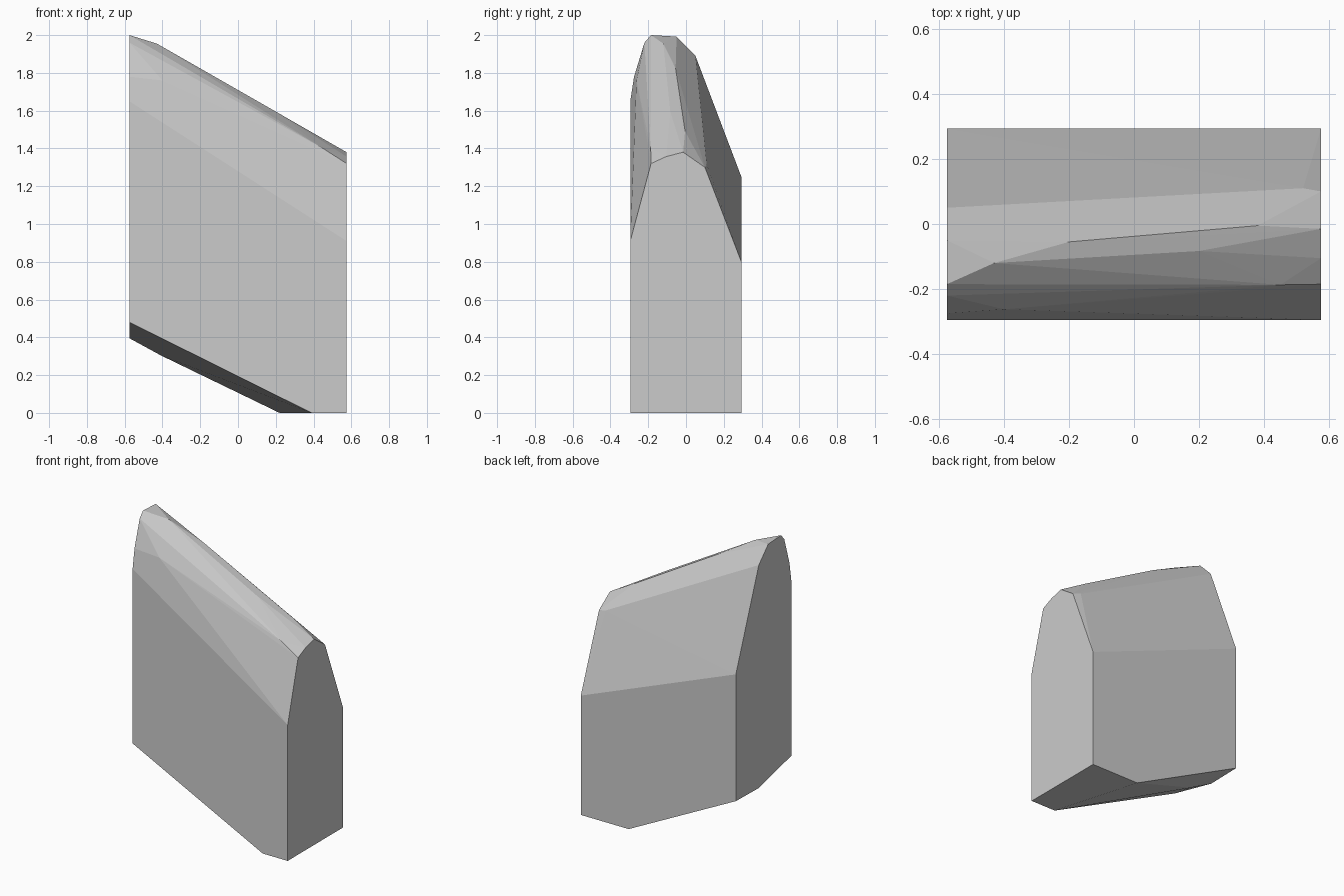
import bpy
import bmesh
import math

if "Cube" in bpy.data.objects:
    bpy.data.objects.remove(bpy.data.objects["Cube"])

# Stone-like block: sloping ends profiles wrapped in one faceted convex skin
X, FRONT, BACK = 0.575, -0.295, 0.293

# End profiles as (y, z)
left_end = [(FRONT, 0.48), (FRONT, 1.65), (-0.275, 1.78), (-0.22, 1.96),
            (-0.185, 2.0), (-0.05, 1.992), (0.05, 1.89), (BACK, 1.25),
            (BACK, 0.40), (0.055, 0.395)]
right_end = [(FRONT, 0.0), (FRONT, 0.91), (-0.185, 1.32), (-0.105, 1.357),
             (-0.015, 1.38), (0.10, 1.30), (BACK, 0.80), (BACK, 0.0)]

# Chips along the worn crest, then the corners of the underside
crest = [(-0.43, -0.12, 1.955), (-0.2, -0.055, 1.823), (0.2, -0.083, 1.595),
         (0.38, -0.005, 1.491), (0.45, -0.187, 1.40), (0.52, 0.11, 1.315),
         (-0.4, -0.262, 1.76)]
underside = [(0.39, FRONT, 0.0), (0.22, BACK, 0.0), (-0.41, 0.055, 0.305)]

points = [(-X, y, z) for y, z in left_end]
points += [(X, y, z) for y, z in right_end]
points += crest + underside

# Wrap the points and merge coplanar facets
bm = bmesh.new()
for p in points:
    bm.verts.new(p)
hull = bmesh.ops.convex_hull(bm, input=bm.verts[:])
loose = {g for g in hull["geom_interior"] + hull["geom_unused"]
         if isinstance(g, bmesh.types.BMVert)}
if loose:
    bmesh.ops.delete(bm, geom=list(loose), context='VERTS')
bmesh.ops.dissolve_limit(bm, angle_limit=math.radians(0.4),
                         verts=bm.verts[:], edges=bm.edges[:])
bmesh.ops.recalc_face_normals(bm, faces=bm.faces[:])
mesh = bpy.data.meshes.new("stone_block")
bm.to_mesh(mesh)
bm.free()

# Single plain grey
grey = bpy.data.materials.new("light_grey")
grey.diffuse_color = (0.6, 0.6, 0.6, 1.0)
grey.use_nodes = True
grey.node_tree.nodes["Principled BSDF"].inputs["Base Color"].default_value = grey.diffuse_color
mesh.materials.append(grey)
block = bpy.data.objects.new("stone_block", mesh)
bpy.context.collection.objects.link(block)
